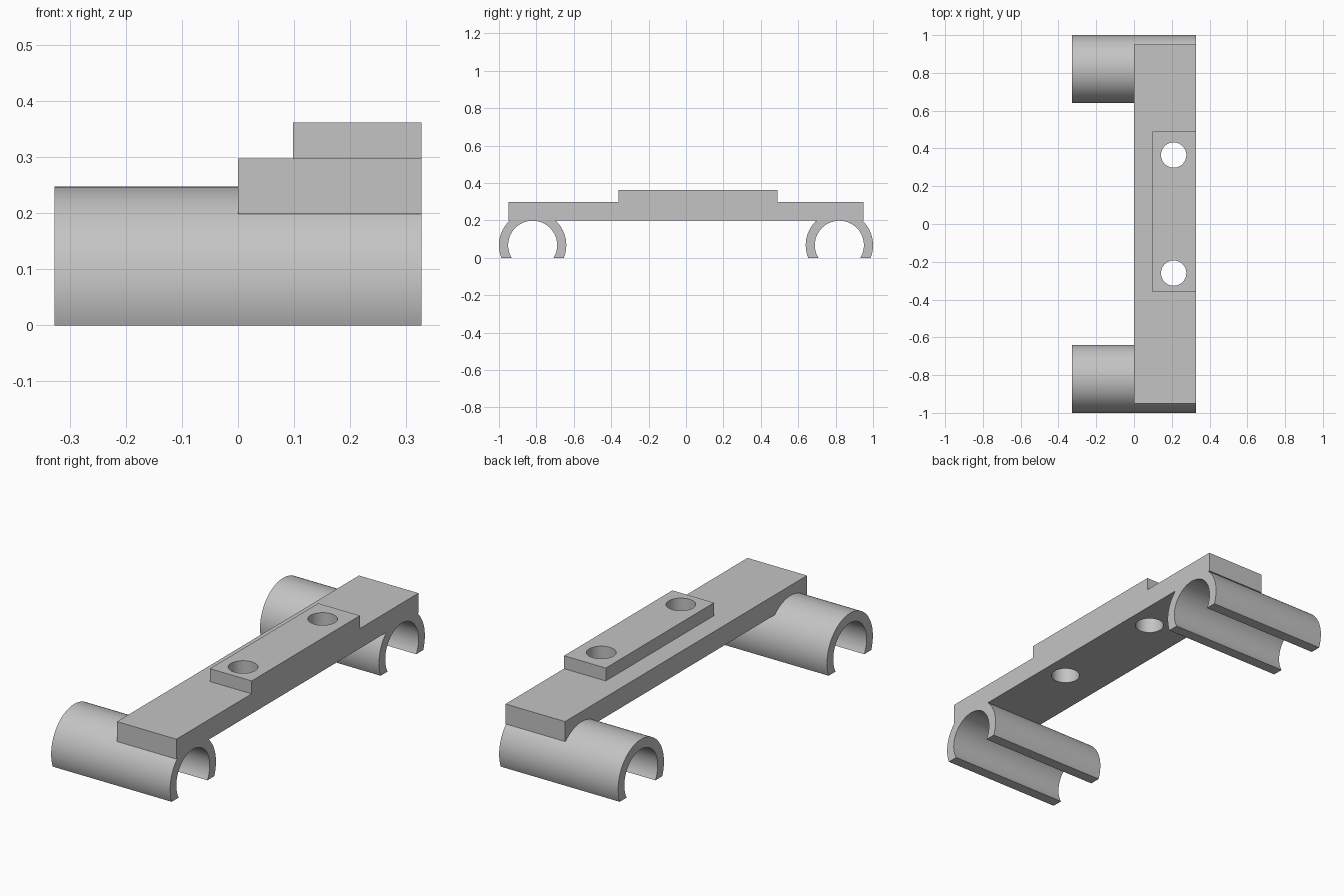
import bpy
import bmesh
import math

cube = bpy.data.objects.get("Cube")
if cube:
    bpy.data.objects.remove(cube, do_unlink=True)

grey = bpy.data.materials.new("plain grey")
grey.use_nodes = True
GREY = (0.55, 0.55, 0.55, 1.0)
grey.diffuse_color = GREY
grey.node_tree.nodes["Principled BSDF"].inputs["Base Color"].default_value = GREY

HALF_X = 0.327
CLIP_Y, CLIP_Z = 0.82, 0.067
OUTER, INNER = 0.18, 0.131
HOLE_X, HOLE_R = 0.21, 0.067


def finish(name, bm):
    bmesh.ops.recalc_face_normals(bm, faces=bm.faces)
    mesh = bpy.data.meshes.new(name)
    bm.to_mesh(mesh)
    bm.free()
    mesh.materials.append(grey)
    obj = bpy.data.objects.new(name, mesh)
    bpy.context.collection.objects.link(obj)
    return obj


def activate(obj):
    bpy.ops.object.select_all(action="DESELECT")
    obj.select_set(True)
    bpy.context.view_layer.objects.active = obj


def smooth(obj):
    activate(obj)
    bpy.ops.object.shade_smooth_by_angle(angle=math.radians(30))


def box(name, x, y, z):
    bm = bmesh.new()
    bmesh.ops.create_cube(bm, size=1)
    for v in bm.verts:
        for i, (low, high) in enumerate((x, y, z)):
            v.co[i] = low if v.co[i] < 0 else high
    return finish(name, bm)


def boolean(obj, other, operation):
    activate(obj)
    mod = obj.modifiers.new(operation.lower(), "BOOLEAN")
    mod.operation = operation
    mod.solver = "EXACT"
    mod.object = other
    bpy.ops.object.modifier_apply(modifier=mod.name)
    bpy.data.objects.remove(other, do_unlink=True)


def arc(radius, y, steps=64):
    # Arc open at the bottom, with both ends resting on the ground plane
    start = -math.asin(CLIP_Z / radius)
    sweep = math.pi - 2 * start
    angles = [start + sweep * i / steps for i in range(steps + 1)]
    return [(y + radius * math.cos(a), CLIP_Z + radius * math.sin(a)) for a in angles]


def clip(name, y):
    # Bridge the outer and inner arcs, then extrude along x
    bm = bmesh.new()
    rows = [[bm.verts.new((-HALF_X, *p)) for p in arc(r, y)] for r in (OUTER, INNER)]
    outer, inner = rows
    for i in range(len(outer) - 1):
        bm.faces.new((outer[i], outer[i + 1], inner[i + 1], inner[i]))
    ring = bmesh.ops.extrude_face_region(bm, geom=bm.faces[:])
    moved = [g for g in ring["geom"] if isinstance(g, bmesh.types.BMVert)]
    bmesh.ops.translate(bm, verts=moved, vec=(2 * HALF_X, 0, 0))
    smooth(finish(name, bm))


# Open tube clips at both ends
clip("front_clip", -CLIP_Y)
clip("back_clip", CLIP_Y)

# Cross beam with the raised mounting pad
beam = box("cross_beam", (0, HALF_X), (-0.95, 0.95), (0.198, 0.297))
pad = box("mounting_pad", (0.098, HALF_X), (-0.36, 0.49), (0.25, 0.361))
boolean(beam, pad, "UNION")

# Screw holes through pad and beam
for y in (-0.26, 0.365):
    bm = bmesh.new()
    bmesh.ops.create_cone(bm, cap_ends=True, segments=48, radius1=HOLE_R,
                          radius2=HOLE_R, depth=1)
    bmesh.ops.translate(bm, verts=bm.verts, vec=(HOLE_X, y, 0.3))
    cutter = finish("hole_cutter", bm)
    cutter.hide_render = True
    boolean(beam, cutter, "DIFFERENCE")
smooth(beam)
